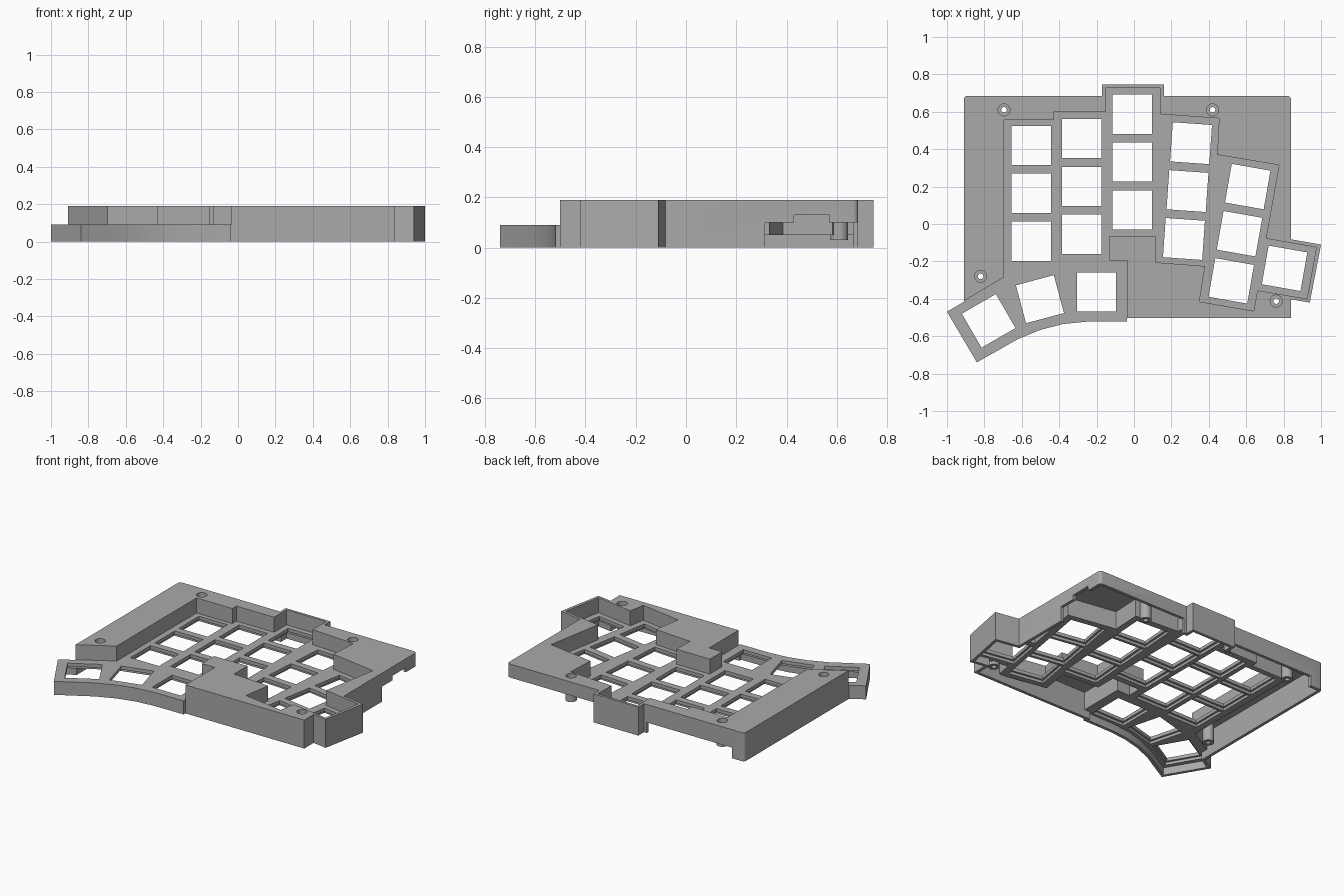
import bpy
import bmesh
import math
from mathutils import Vector, Matrix

cube = bpy.data.objects.get("Cube")
if cube:
    bpy.data.objects.remove(cube, do_unlink=True)

TOP, FLOOR, PLATE_UNDER, DECK_UNDER, WALL = 0.19, 0.09, 0.05, 0.17, 0.02

grey = bpy.data.materials.new("mid grey plastic")
grey.use_nodes = True
grey.diffuse_color = (0.4, 0.4, 0.4, 1)
grey.node_tree.nodes["Principled BSDF"].inputs["Base Color"].default_value = (0.4, 0.4, 0.4, 1)


def add_object(name, bm):
    bmesh.ops.recalc_face_normals(bm, faces=bm.faces)
    mesh = bpy.data.meshes.new(name)
    bm.to_mesh(mesh)
    bm.free()
    mesh.materials.append(grey)
    obj = bpy.data.objects.new(name, mesh)
    bpy.context.collection.objects.link(obj)
    return obj


def prism(name, points, z0, z1, rounded=()):
    """Upright prism; the listed corners get a rounded vertical edge."""
    bm = bmesh.new()
    face = bm.faces.new([bm.verts.new((x, y, z0)) for x, y in points])
    new = bmesh.ops.extrude_face_region(bm, geom=[face])["geom"]
    bmesh.ops.translate(bm, vec=(0, 0, z1 - z0), verts=[v for v in new if isinstance(v, bmesh.types.BMVert)])
    edges = [e for e in bm.edges if all((v.co.x, v.co.y) in
             [tuple(Vector((*c, 0)).to_2d()) for c in rounded] for v in e.verts)]
    if edges:
        bmesh.ops.bevel(bm, geom=edges, offset=0.02, segments=4, profile=0.5, affect='EDGES')
    return add_object(name, bm)


def offset(points, d):
    """Mitred offset of a counter-clockwise outline; positive grows it."""
    pts = [Vector(p) for p in points]
    out = []
    for i, p in enumerate(pts):
        a = (p - pts[i - 1]).normalized()
        b = (pts[(i + 1) % len(pts)] - p).normalized()
        na, nb = Vector((a.y, -a.x)), Vector((b.y, -b.x))
        out.append(tuple(p + (na + nb) * d / (1 + na.dot(nb))))
    return out


def box(name, x0, x1, y0, y1, z0, z1):
    return prism(name, [(x0, y0), (x1, y0), (x1, y1), (x0, y1)], z0, z1)


def key_boxes(name, size, z0, z1):
    bm = bmesh.new()
    for x, y, turn in keys:
        m = (Matrix.Translation((x, y, (z0 + z1) / 2)) @ Matrix.Rotation(math.radians(turn), 4, 'Z')
             @ Matrix.Diagonal((size, size, z1 - z0, 1)))
        bmesh.ops.create_cube(bm, size=1, matrix=m)
    return add_object(name, bm)


def cones(name, r_low, r_high, z0, z1):
    bm = bmesh.new()
    for x, y in screws:
        bmesh.ops.create_cone(bm, cap_ends=True, segments=24, radius1=r_low, radius2=r_high,
                              depth=z1 - z0, matrix=Matrix.Translation((x, y, (z0 + z1) / 2)))
    return add_object(name, bm)


def combine(target, tool, operation='DIFFERENCE'):
    mod = target.modifiers.new("cut", 'BOOLEAN')
    mod.operation, mod.solver, mod.object = operation, 'EXACT', tool
    bpy.context.view_layer.objects.active = target
    bpy.ops.object.modifier_apply(modifier=mod.name)
    bpy.data.objects.remove(tool, do_unlink=True)


# Outlines: outer case, and the sunken key well (open past the thumb cluster)
corners = [(0.84, 0.685), (-0.91, 0.685)]
outline = [(-0.037, -0.52), (-0.037, -0.502), (0.84, -0.502), (0.84, -0.403), (0.94, -0.42),
           (1.0, -0.11), (0.84, -0.082), corners[0], (0.16, 0.685), (0.16, 0.745),
           (-0.17, 0.745), (-0.17, 0.685), corners[1], (-0.91, -0.416), (-1.0, -0.469),
           (-0.84, -0.74), (-0.62, -0.615), (-0.5, -0.566), (-0.38, -0.535), (-0.25, -0.522)]
well = [(-0.035, -0.9), (-0.035, -0.195), (-0.13, -0.195), (-0.13, -0.065), (0.115, -0.065),
        (0.115, -0.205), (0.38, -0.225), (0.35, -0.415), (0.64, -0.465), (0.66, -0.355),
        (0.925, -0.4), (0.975, -0.125), (0.705, -0.078), (0.775, 0.315), (0.445, 0.37),
        (0.455, 0.565), (0.14, 0.587), (0.14, 0.728), (-0.152, 0.728), (-0.152, 0.598),
        (-0.43, 0.598), (-0.43, 0.555), (-0.695, 0.555), (-0.695, -0.285), (-1.136, -0.545), (-0.95, -0.9)]

# Key centres: straight columns, fanned columns, outer key and thumb keys
keys = [(x, top - row * 0.256, 0) for x, top in [(-0.55, 0.42), (-0.28, 0.457), (-0.01, 0.587)] for row in range(3)]
keys += [(0.305 - row * 0.019, 0.432 - row * 0.256, -4) for row in range(3)]
keys += [(0.608 - row * 0.044, 0.2 - row * 0.252, -10) for row in range(3)]
keys += [(0.805, -0.237, -10), (-0.2, -0.363, 0), (-0.503, -0.402, 15), (-0.777, -0.518, 30)]
screws = [(-0.695, 0.61), (0.42, 0.61), (-0.82, -0.28), (0.76, -0.412)]

# Case shell: solid outline, sunken well, hollow underside
case = prism("keyboard_case", outline, 0, TOP, corners)
combine(case, prism("well_cutter", well, FLOOR, 0.4))
inner = offset(outline, -WALL)
combine(case, prism("underside_cutter", inner, -0.1, PLATE_UNDER))
cavity = prism("cavity_cutter", inner, -0.1, DECK_UNDER)
combine(cavity, prism("well_wall", offset(well, WALL), -0.2, 0.3))
combine(case, cavity)

# Screw bosses with countersunk holes
combine(case, cones("screw_bosses", 0.035, 0.035, 0.03, 0.18), 'UNION')
combine(case, cones("screw_hole_cutter", 0.015, 0.015, -0.1, 0.3))
combine(case, cones("screw_head_cutter", 0.032, 0.032, 0.16, 0.3))

# Key openings with a wider relief underneath
combine(case, key_boxes("key_relief_cutter", 0.238, -0.1, 0.068))
combine(case, key_boxes("key_hole_cutter", 0.21, -0.1, 0.14))

# Connector and back wall openings
combine(case, box("side_opening", 0.8, 0.9, 0.315, 0.72, -0.1, 0.1))
combine(case, box("plug_notch", 0.8, 0.9, 0.43, 0.57, -0.1, 0.13))
combine(case, box("back_opening", 0.18, 0.9, 0.655, 0.72, -0.1, 0.1))
combine(case, box("back_slot", -0.82, -0.19, 0.655, 0.72, -0.1, 0.07))

bpy.ops.object.select_all(action='DESELECT')
case.select_set(True)
bpy.context.view_layer.objects.active = case
bpy.ops.object.shade_smooth_by_angle(angle=math.radians(25))
